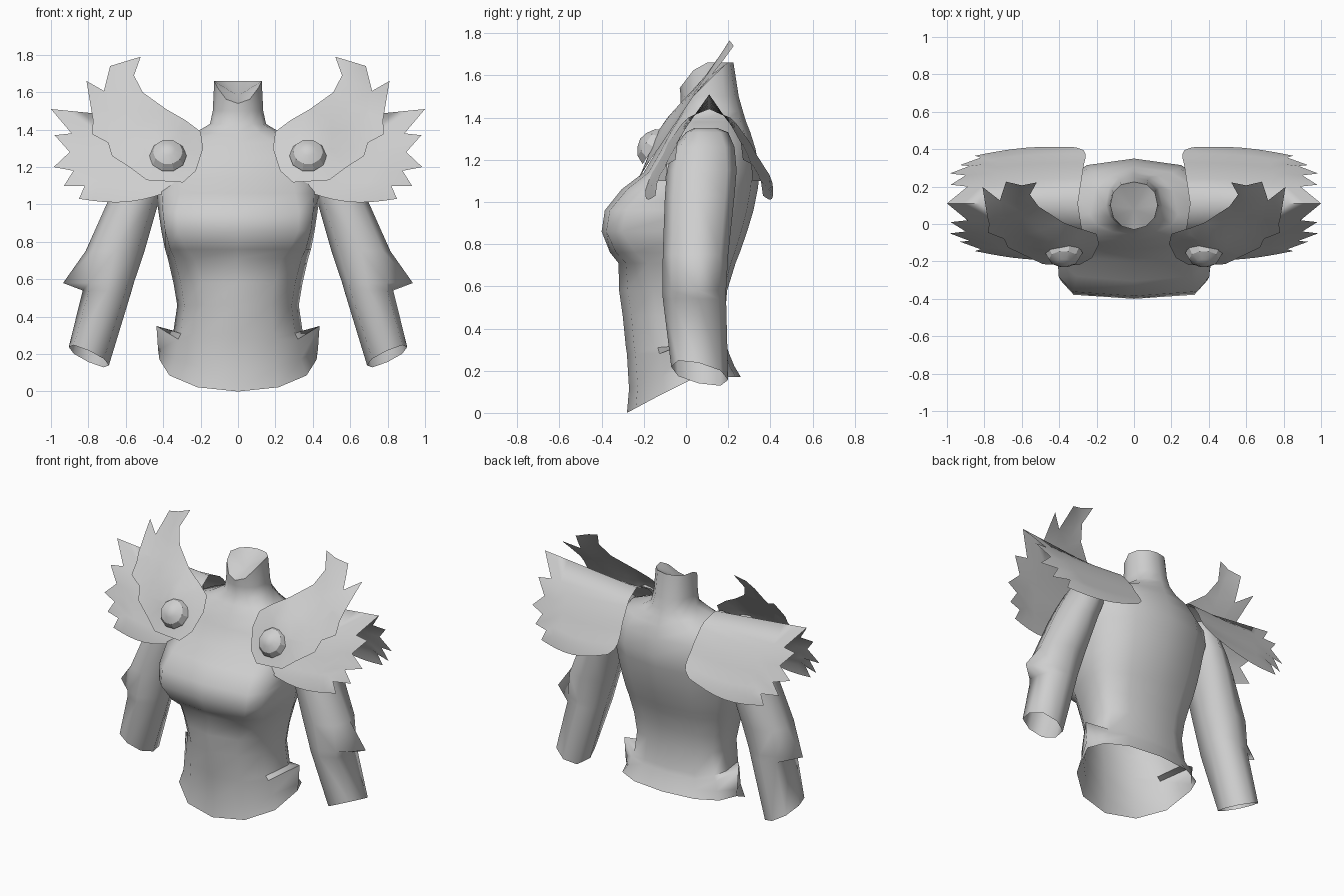
import bpy, bmesh, math
from mathutils import Vector, Matrix

if "Cube" in bpy.data.objects:
    bpy.data.objects.remove(bpy.data.objects["Cube"])

grey = bpy.data.materials.new("plain_grey")
grey.use_nodes = True
colour = (0.62, 0.62, 0.62, 1)
grey.diffuse_color = colour
grey.node_tree.nodes["Principled BSDF"].inputs["Base Color"].default_value = colour


def finish(name, bm, mirror=False, angle=40):
    bmesh.ops.recalc_face_normals(bm, faces=bm.faces)
    mesh = bpy.data.meshes.new(name)
    bm.to_mesh(mesh)
    bm.free()
    obj = bpy.data.objects.new(name, mesh)
    bpy.context.collection.objects.link(obj)
    mesh.materials.append(grey)
    if mirror:
        obj.modifiers.new("mirror", 'MIRROR')
    bpy.ops.object.select_all(action='DESELECT')
    obj.select_set(True)
    bpy.context.view_layer.objects.active = obj
    bpy.ops.object.shade_smooth_by_angle(angle=math.radians(angle))


def skin(bm, rows, closed):
    """Join rows of points with quads; returns the vertex rows."""
    grid = [[bm.verts.new(p) for p in row] for row in rows]
    for a, b in zip(grid, grid[1:]):
        n = len(a)
        for i in range(n if closed else n - 1):
            j = (i + 1) % n
            bm.faces.new((a[i], a[j], b[j], b[i]))
    return grid


def power(v, n):
    return math.copysign(abs(v) ** (2 / n), v)


def ring(z, x0, x1, front, back, mid, n_front, count):
    """Rounded section from x0 to x1 with its own front squareness."""
    pts = []
    for i in range(count):
        a = 2 * math.pi * i / count
        c, s = math.cos(a), math.sin(a)
        n = n_front if s < 0 else 2.3
        x = (x0 + x1) / 2 + (x1 - x0) / 2 * power(c, n)
        y = mid + power(s, n) * ((back - mid) if s > 0 else (mid - front))
        pts.append(Vector((x, y, z)))
    return pts


# Torso: height, half width, front, back, front squareness
sections = [
    (0.15, .42, -.28, .26, 2.1),
    (0.22, .385, -.27, .23, 2.1),
    (0.28, .365, -.28, .205, 2.2),
    (0.31, .345, -.285, .195, 2.3),
    (0.46, .325, -.30, .185, 2.3),
    (0.58, .345, -.317, .195, 2.4),
    (0.71, .375, -.32, .235, 2.9),
    (0.76, .39, -.36, .255, 4.0),
    (0.86, .41, -.40, .29, 5.8),
    (0.96, .425, -.385, .32, 5.2),
    (1.06, .44, -.305, .34, 3.8),
    (1.14, .46, -.20, .35, 3.0),
    (1.25, .45, -.135, .33, 2.5),
    (1.33, .37, -.09, .305, 2.2),
    (1.38, .235, -.055, .285, 2.0),
    (1.43, .15, -.025, .27, 2.0),
    (1.50, .135, -.025, .25, 2.0),
    (1.60, .127, -.03, .225, 2.0),
]
SIDES = 12
rows = [ring(z, -w, w, f, b, .1 if z > 1.4 else .05, n, SIDES)
        for z, w, f, b, n in sections]
for p in rows[0]:                       # hem dips at the front
    p.z = min(.17, .15 * (p.y + .28) / .28)
for p in rows[1]:
    p.z -= max(0, -p.y) * .4
for i, sign in ((0, 1), (SIDES // 2, -1)):   # pointed hip flares
    rows[1][i].x = .427 * sign
    rows[2][i].x = .436 * sign
    rows[2][i].z = .35
    rows[3][i].z = .325
for p in rows[-1]:                      # notched collar
    p.z = min(1.66, 1.54 + 1.3 * (p.y + .03))
bm = bmesh.new()
top = skin(bm, rows, True)[-1]
hub = bm.verts.new((0, .08, 1.58))
for i, v in enumerate(top):
    bm.faces.new((v, top[(i + 1) % len(top)], hub))
finish("torso", bm, angle=65)

# Arms: height, inner x, outer x, front, back
sections = [
    (1.35, .39, .47, .04, .15),
    (1.33, .36, .51, 0, .20),
    (1.26, .36, .57, -.06, .23),
    (1.15, .38, .63, -.09, .24),
    (1.03, .42, .69, -.10, .23),
    (0.75, .50, .815, -.11, .20),
    (0.58, .557, .83, -.112, .19),
    (0.54, .568, .83, -.11, .19),
    (0.19, .69, .905, -.07, .20),
]
rows = [ring(*s, .06, 2.4, 8) for s in sections]
rows[6][0].x = .935                     # elbow spike
for p in rows[-1]:                      # slanted cuff
    p.z += .05 * (p.x - .80) / .11 - .03 * (p.y - .06) / .13
bm = bmesh.new()
skin(bm, rows, True)
bmesh.ops.contextual_create(bm, geom=[e for e in bm.edges if e.is_boundary
                                      and e.verts[0].co.z > 1])
finish("arms", bm, mirror=True, angle=70)

# Shoulder guards: outer x, z, y reach, then inner x, z, y reach, per row
drape = [
    (1.00, 1.51, 0, .30, 1.44, 0),
    (.89, 1.38, .09, .285, 1.40, .10),
    (.98, 1.37, .10, .28, 1.37, .13),
    (.90, 1.28, .15, .27, 1.28, .195),
    (.985, 1.20, .16, .265, 1.23, .22),
    (.88, 1.18, .20, .26, 1.20, .24),
    (.93, 1.10, .205, .26, 1.16, .265),
    (.82, 1.10, .245, .27, 1.13, .285),
    (.85, 1.03, .255, .31, 1.09, .30),
]
steps, last = 8, len(drape) - 1
bm = bmesh.new()
rows = []
for side in (-1, 1):
    half = []
    for k, (xo, zo, yo, xi, zi, yi) in enumerate(drape):
        outer = Vector((xo, yo, zo))
        inner = Vector((xi, yi, zi))
        body = outer
        if k % 2 == 0 and 0 < k < last:  # feather tips only reach past the rim
            a, b = drape[k - 1], drape[k + 1]
            body = Vector((a[0] + b[0], a[2] + b[2], a[1] + b[1])) / 2
        row = []
        for i in range(steps + 1):
            f = i / steps
            sag = math.sin(math.pi * f) * k / last
            p = inner.lerp(body, f) if i < steps else outer
            row.append((p.x, .11 + side * (p.y + .02 * sag), p.z - .045 * sag))
        half.append(row)
    rows = half[:0:-1] if side < 0 else rows + half
skin(bm, rows, False)
finish("shoulder_guards", bm, mirror=True, angle=100)


# Feathered wing plates, bulging forward and leaning back over the guards
def lean(x, z):
    bulge = math.exp(-((x - .40) ** 2 + (z - 1.36) ** 2) / .03)
    curl = max(0, x - .6) * max(0, z - 1.5)
    return -.213 + .65 * (z - 1.12) - .06 * bulge + 1.8 * curl


outline = [(.52, 1.79), (.556, 1.69), (.51, 1.60), (.385, 1.51), (.28, 1.45),
           (.20, 1.39), (.187, 1.30), (.225, 1.18), (.294, 1.118), (.487, 1.13),
           (.567, 1.19), (.674, 1.26), (.695, 1.33), (.78, 1.376),
           (.775, 1.45), (.81, 1.66), (.717, 1.607), (.684, 1.74)]
bm = bmesh.new()
bm.faces.new([bm.verts.new((x, 0, z)) for x, z in outline])
bm.normal_update()
bmesh.ops.triangulate(bm, faces=bm.faces)
cuts = [((.1 * i, 0, 0), (1, 0, 0)) for i in range(3, 8)]
cuts += [((0, 0, 1.1 + .1 * i), (0, 0, 1)) for i in range(1, 6)]
for point, axis in cuts:
    bmesh.ops.bisect_plane(bm, geom=bm.verts[:] + bm.edges[:] + bm.faces[:],
                           plane_co=point, plane_no=axis)
bmesh.ops.triangulate(bm, faces=bm.faces)
for v in bm.verts:
    v.co.y = lean(v.co.x, v.co.z)
finish("wing_plates", bm, mirror=True)

# Shallow domed studs on the plates
bm = bmesh.new()
rows = [[(r * math.cos(t), r * math.sin(t), h)
         for t in (2 * math.pi * i / 10 for i in range(10))]
        for r, h in ((.1, -.01), (.08, .03), (.04, .055))]
ends = skin(bm, rows, True)[-1]
tip = bm.verts.new((0, 0, .065))
for i, v in enumerate(ends):
    bm.faces.new((v, ends[(i + 1) % len(ends)], tip))
turn = Vector((0, -1, .65)).to_track_quat('Z', 'Y').to_matrix().to_4x4()
bm.transform(Matrix.Translation((.375, lean(.375, 1.265), 1.265)) @ turn)
finish("studs", bm, mirror=True, angle=30)
